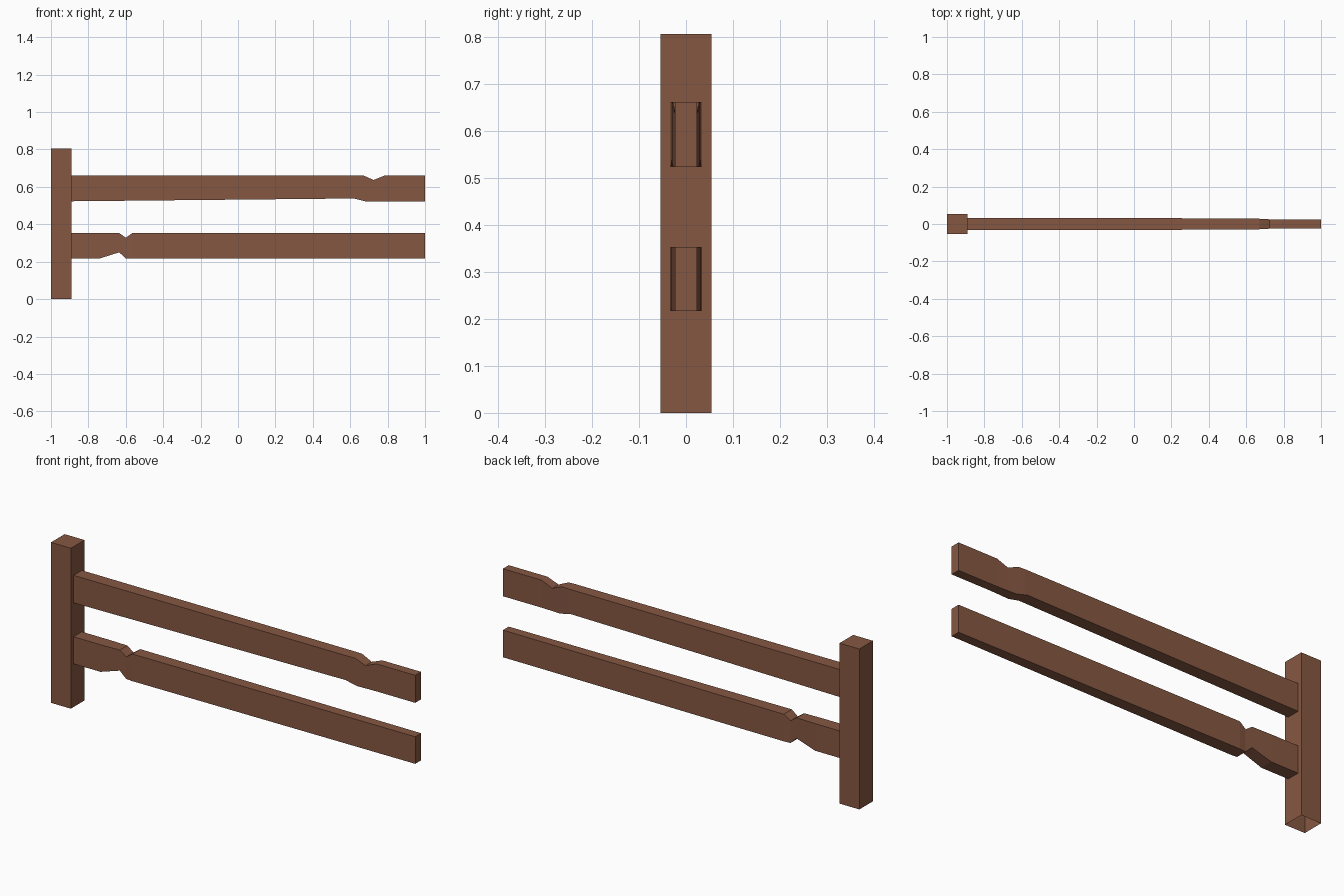
import bpy
import bmesh

cube = bpy.data.objects.get("Cube")
if cube:
    bpy.data.objects.remove(cube)

WOOD = (0.24, 0.097, 0.055, 1)
wood = bpy.data.materials.new("brown_wood")
wood.use_nodes = True
wood.diffuse_color = WOOD
bsdf = wood.node_tree.nodes["Principled BSDF"]
bsdf.inputs["Base Color"].default_value = WOOD
bsdf.inputs["Roughness"].default_value = 0.9


def finish(name, bm):
    bmesh.ops.recalc_face_normals(bm, faces=bm.faces)
    mesh = bpy.data.meshes.new(name)
    return_obj = bpy.data.objects.new(name, mesh)
    bpy.context.collection.objects.link(return_obj)
    mesh.materials.append(wood)
    return bm, mesh


def sample(points, x):
    """Linear interpolation along a list of (x, value) points."""
    for (x0, v0), (x1, v1) in zip(points, points[1:]):
        if x <= x1:
            return v0 + (v1 - v0) * (x - x0) / (x1 - x0)
    return points[-1][1]


def make_post(name, x0, x1, half_depth, height):
    bm = bmesh.new()
    bmesh.ops.create_cube(bm, size=1)
    for v in bm.verts:
        v.co.x = x1 if v.co.x > 0 else x0
        v.co.y = half_depth if v.co.y > 0 else -half_depth
        v.co.z = height if v.co.z > 0 else 0
    bm, mesh = finish(name, bm)
    # the underside is open
    bottom = [f for f in bm.faces if f.normal.z < -0.5]
    bmesh.ops.delete(bm, geom=bottom, context='FACES_ONLY')
    bm.to_mesh(mesh)
    bm.free()


def make_rail(name, top, bottom, width):
    """Loft rectangular sections through every station of the outlines."""
    bm = bmesh.new()
    rings = []
    for x in sorted({p[0] for p in top + bottom + width}):
        zt, zb, w = (sample(line, x) for line in (top, bottom, width))
        section = ((-w, zb), (w, zb), (w, zt), (-w, zt))
        rings.append([bm.verts.new((x, y, z)) for y, z in section])
    for a, b in zip(rings, rings[1:]):
        for i in range(4):
            j = (i + 1) % 4
            bm.faces.new((a[i], a[j], b[j], b[i]))
    bm.faces.new(rings[0])
    bm.faces.new(rings[-1])
    bm, mesh = finish(name, bm)
    bm.to_mesh(mesh)
    bm.free()


# Upright post
make_post("post", -1, -0.89, 0.054, 0.805)

# Upper rail, notched near its free end
make_rail(
    "upper_rail",
    top=[(-0.89, 0.661), (0.67, 0.661), (0.725, 0.637), (0.785, 0.661), (1, 0.661)],
    bottom=[(-0.89, 0.523), (0.62, 0.538), (0.68, 0.523), (1, 0.523)],
    width=[(-0.89, 0.033), (0.635, 0.03), (0.725, 0.025), (0.785, 0.023), (1, 0.023)],
)

# Lower rail, notched near the post
make_rail(
    "lower_rail",
    top=[(-0.89, 0.353), (-0.635, 0.353), (-0.6, 0.328), (-0.565, 0.353), (1, 0.353)],
    bottom=[(-0.89, 0.217), (-0.74, 0.217), (-0.635, 0.25), (-0.6, 0.217), (1, 0.217)],
    width=[(-0.89, 0.033), (-0.74, 0.033), (-0.6, 0.029), (-0.565, 0.032), (1, 0.023)],
)
